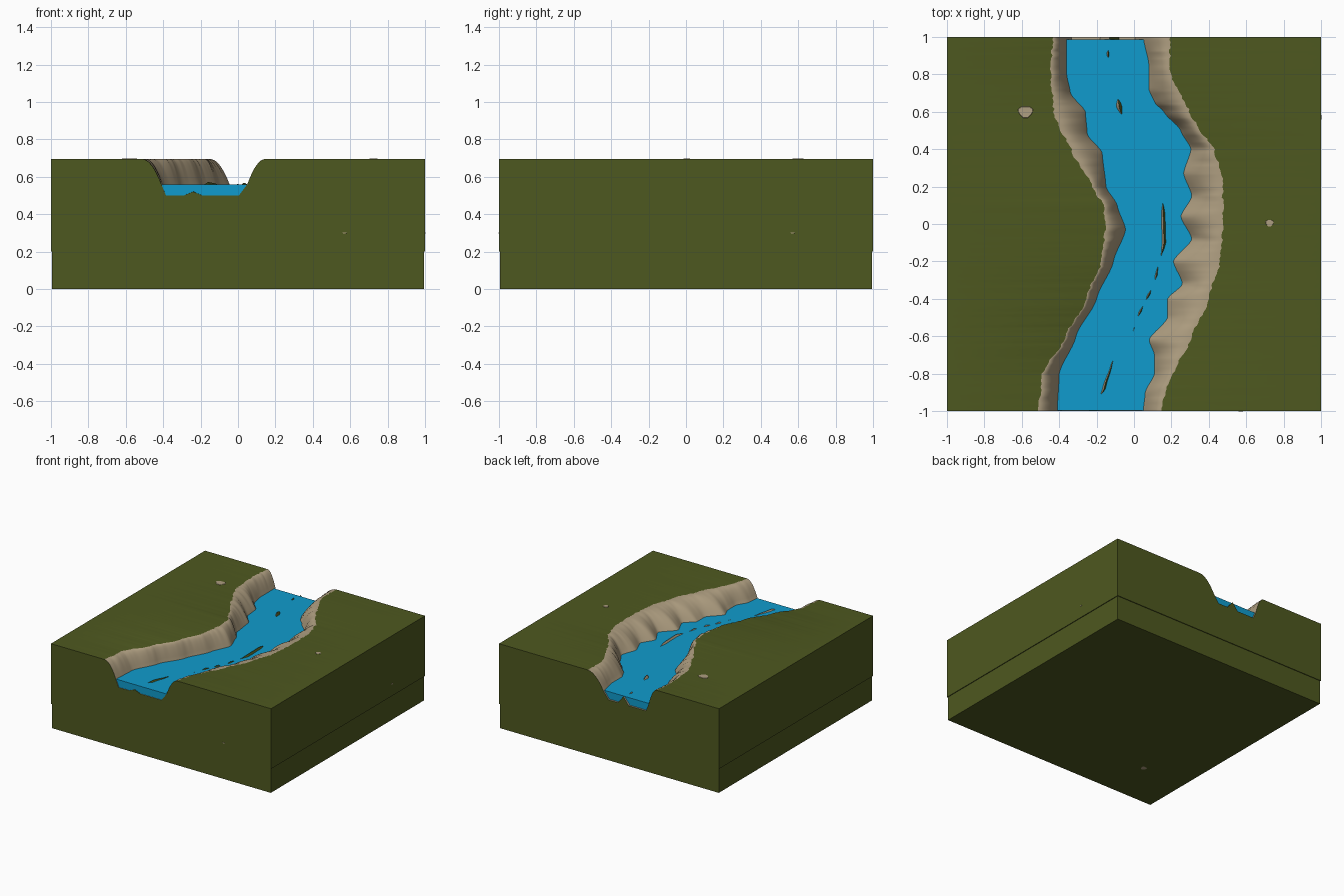
import bpy, bmesh, math, random

if "Cube" in bpy.data.objects:
    bpy.data.objects.remove(bpy.data.objects["Cube"])

random.seed(4)
TOP, WATER, BED, SEAM = 0.695, 0.56, 0.50, 0.20


def mat(name, col):
    m = bpy.data.materials.new(name)
    m.diffuse_color = (*col, 1)
    m.use_nodes = True
    m.node_tree.nodes["Principled BSDF"].inputs["Base Color"].default_value = m.diffuse_color
    return m


GREEN = mat("grass_green", (0.076, 0.098, 0.014))
TAN = mat("bank_tan", (0.43, 0.345, 0.22))
BLUE = mat("water_blue", (0.005, 0.33, 0.61))


def curve(pts):
    """Smooth interpolation through (y, value) pairs."""
    def f(y):
        for (a, va), (b, vb) in zip(pts, pts[1:]):
            if y <= b + 1e-9:
                t = max(0, (y - a) / (b - a))
                e = 0.5 * t + 0.5 * t * t * (3 - 2 * t)
                return va + (vb - va) * e
        return pts[-1][1]
    return f


# channel outline seen from above
rim_l = curve([(-1, -.51), (-.8, -.49), (-.6, -.365), (-.4, -.255), (-.2, -.175), (0, -.15),
               (.1, -.165), (.2, -.225), (.4, -.335), (.5, -.39), (.6, -.43), (.8, -.445), (1, -.435)])
edge_l = curve([(-1, -.41), (-.8, -.40), (-.6, -.31), (-.4, -.20), (-.2, -.11), (-.03, -.045),
                (.1, -.09), (.2, -.15), (.38, -.17), (.48, -.25), (.6, -.26), (.7, -.34),
                (.8, -.36), (1, -.36)])
edge_r = curve([(-1, .05), (-.9, .06), (-.8, .11), (-.7, .11), (-.62, .08), (-.5, .18), (-.4, .18),
                (-.32, .26), (-.2, .21), (-.08, .31), (.04, .25), (.15, .31), (.27, .265), (.4, .305),
                (.5, .25), (.6, .16), (.65, .11), (.72, .08), (.85, .08), (1, .05)])
rim_r = curve([(-1, .15), (-.9, .165), (-.8, .21), (-.6, .31), (-.4, .40), (-.2, .46), (0, .478),
               (.25, .472), (.4, .43), (.5, .355), (.6, .295), (.7, .245), (.8, .195), (1, .19)])
# submerged ridge whose crests break the water
ridge_x = curve([(-1, -.24), (-.88, -.16), (-.75, -.12), (-.56, 0), (-.27, .12), (-.1, .16),
                 (.1, .155), (.35, .05), (.63, -.08), (.91, -.14), (1, -.13)])
ridge_z = curve([(-1, .52), (-.88, .572), (-.75, .564), (-.65, .54), (-.56, .562), (-.52, .55),
                 (-.47, .569), (-.42, .555), (-.38, .57), (-.33, .55), (-.27, .568), (-.2, .555),
                 (-.1, .575), (.05, .575), (.14, .555), (.3, .53), (.55, .54), (.63, .585),
                 (.7, .54), (.85, .54), (.91, .57), (.95, .55), (1, .562)])
BANK = 8


def section(y):
    """Ground profile from x=-1 to x=1: (x, z) points."""
    rl, el, er, rr = rim_l(y), edge_l(y), edge_r(y), rim_r(y)
    jag = random.uniform(-.006, .006)
    rl, rr = rl + jag, rr + jag
    rise = lambda s: WATER + (TOP - WATER) * (1 - (1 - s) ** 2)
    left = [(rl + (el - rl) * i / BANK, rise(1 - i / BANK)) for i in range(BANK + 1)]
    right = [(er + (rr - er) * i / BANK, rise(i / BANK)) for i in range(BANK + 1)]
    rx, rz = ridge_x(y), ridge_z(y)
    bed = [(el + .025, BED), (rx - .05, BED), (rx, rz), (rx + .05, BED), (er - .045, BED)]
    return [(-1, TOP)] + left + bed + right + [(1, TOP)]


def finish(bm, name, mats, smooth=None):
    bmesh.ops.recalc_face_normals(bm, faces=bm.faces)
    me = bpy.data.meshes.new(name)
    bm.to_mesh(me)
    bm.free()
    ob = bpy.data.objects.new(name, me)
    bpy.context.collection.objects.link(ob)
    for m in mats:
        me.materials.append(m)
    if smooth:
        bpy.context.view_layer.objects.active = ob
        ob.select_set(True)
        bpy.ops.object.shade_smooth_by_angle(angle=math.radians(smooth))
        ob.select_set(False)
    return ob


# ground block with the carved channel
bm = bmesh.new()
N = 140
rows = []
for j in range(N + 1):
    y = -1 + 2 * j / N
    rows.append([bm.verts.new((x, y, z)) for x, z in section(y)])
last = len(rows[0]) - 1
ridge_i = 2 + BANK + 2
for a, b in zip(rows, rows[1:]):
    for i in range(last):
        f = bm.faces.new((a[i], a[i + 1], b[i + 1], b[i]))
        f.material_index = 0 if i in (0, last - 1, ridge_i) else 1
low = [[bm.verts.new((x, y, SEAM)) for x in (-1, 1)] for y in (-1, 1)]
for row, lo in ((rows[0], low[0]), (rows[-1], low[1])):
    bm.faces.new(row + [lo[1], lo[0]])
for k, i in ((0, 0), (1, last)):
    bm.faces.new([r[i] for r in rows] + [low[1][k], low[0][k]])
bm.faces.new((low[0][0], low[0][1], low[1][1], low[1][0]))
finish(bm, "ground_block", [GREEN, TAN], 40)

# slightly smaller base slab
bm = bmesh.new()
bmesh.ops.create_cube(bm, size=1)
for v in bm.verts:
    v.co = (v.co.x * 1.988, v.co.y * 1.988, (v.co.z + .5) * SEAM)
finish(bm, "base_slab", [GREEN])

# river sheet with closed ends
bm = bmesh.new()
prev = None
for j in range(N + 1):
    y = -.996 + 1.982 * j / N
    cur = [bm.verts.new((x, y, WATER)) for x in (edge_l(y) - .006, edge_r(y) + .006)]
    if prev:
        bm.faces.new((prev[0], prev[1], cur[1], cur[0]))
    if j in (0, N):
        foot = [bm.verts.new((x, y, BED)) for x in (edge_l(y) + .02, edge_r(y) - .04)]
        bm.faces.new((cur[0], cur[1], foot[1], foot[0]))
    prev = cur
finish(bm, "river_water", [BLUE])


def patch(name, loc, r, rot=(0, 0, 0), flat=1.0):
    """Thin irregular stone plate lying on a face."""
    bm = bmesh.new()
    bmesh.ops.create_cone(bm, cap_ends=True, segments=11, radius1=r, radius2=r * .9, depth=.004)
    for v in bm.verts:
        k = 1 + .12 * math.sin(3 * math.atan2(v.co.y, v.co.x))
        v.co.x *= k
        v.co.y *= k * flat
    ob = finish(bm, name, [TAN])
    ob.location, ob.rotation_euler = loc, rot


q = math.pi / 2
patch("stone_patch_left", (-.58, .6, TOP), .042, flat=.8)
patch("stone_patch_right", (.725, .005, TOP), .023, flat=.85)
patch("stone_patch_under", (-.6, -.6, .001), .022)
patch("stone_patch_front", (.57, -1, .3), .013, (q, 0, 0), .3)
patch("stone_patch_side", (1, .57, .3), .013, (q, 0, q), .3)
